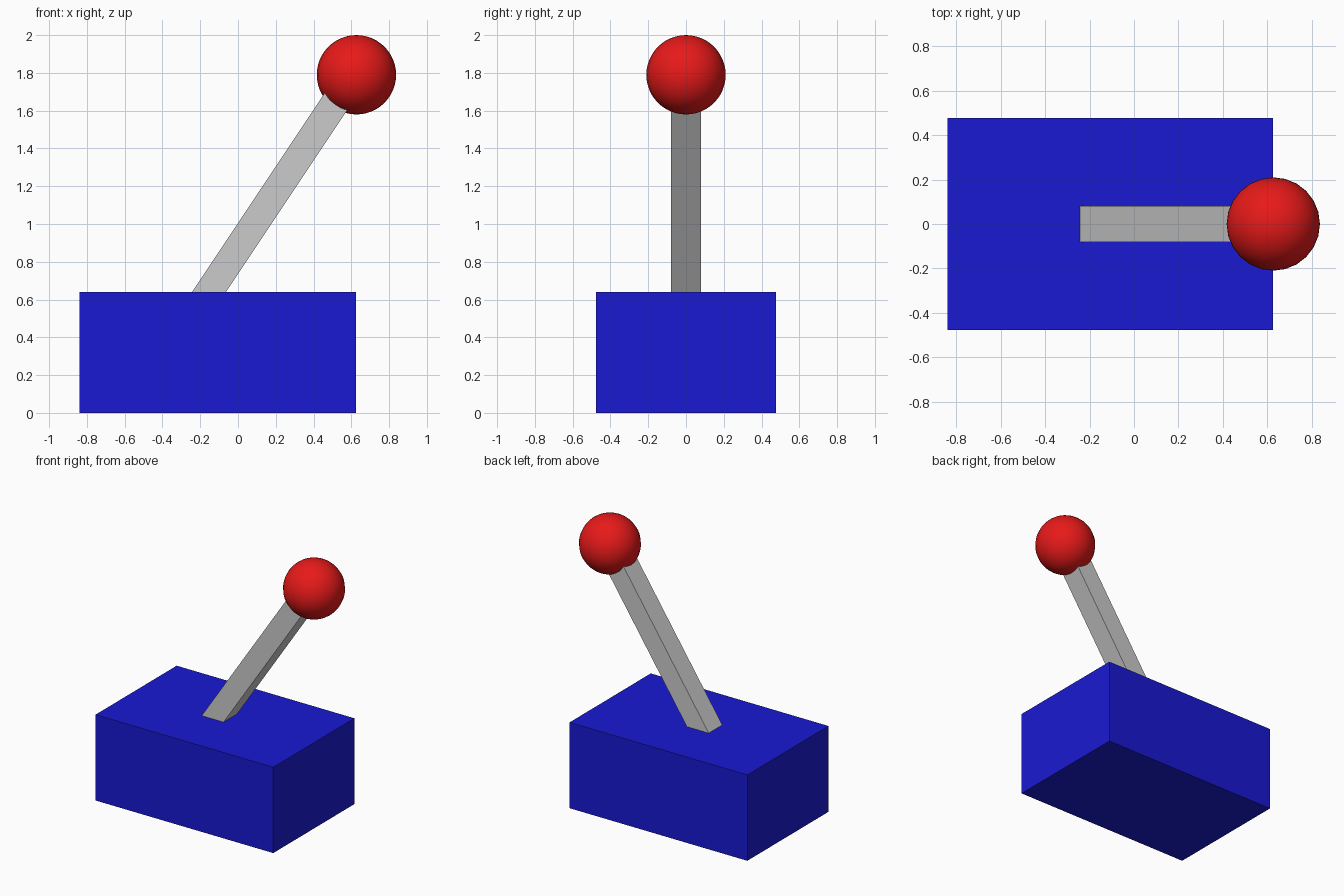
import bpy
from math import atan2
from mathutils import Vector

if "Cube" in bpy.data.objects:
    bpy.data.objects.remove(bpy.data.objects["Cube"])

RED, BLUE = (0.8, 0.01, 0.01, 1), (0.01, 0.01, 0.65, 1)


def paint(obj, name, colour):
    mat = bpy.data.materials.new(name)
    mat.diffuse_color = colour
    mat.use_nodes = True
    mat.node_tree.nodes["Principled BSDF"].inputs["Base Color"].default_value = mat.diffuse_color
    obj.data.materials.append(mat)


def box(name, centre, size, tilt=0):
    bpy.ops.mesh.primitive_cube_add(size=1, location=centre, rotation=(0, tilt, 0))
    obj = bpy.context.object
    obj.name = name
    obj.scale = size
    bpy.ops.object.transform_apply(location=False, rotation=False, scale=True)
    return obj


# Base block
base = box("base", (-0.1075, 0, 0.32), (1.465, 0.955, 0.64))
paint(base, "blue", BLUE)

# Leaning square stick, sunk into the base and the knob
foot, tip = Vector((-0.22, 0, 0.54)), Vector((0.59, 0, 1.755))
axis = tip - foot
box("stick", (foot + tip) / 2, (0.15, 0.16, axis.length), atan2(axis.x, axis.z))

# Round knob
bpy.ops.mesh.primitive_uv_sphere_add(segments=24, ring_count=24, radius=0.21,
                                     location=(0.627, 0, 1.79))
knob = bpy.context.object
knob.name = "knob"
bpy.ops.object.shade_smooth()
paint(knob, "red", RED)
